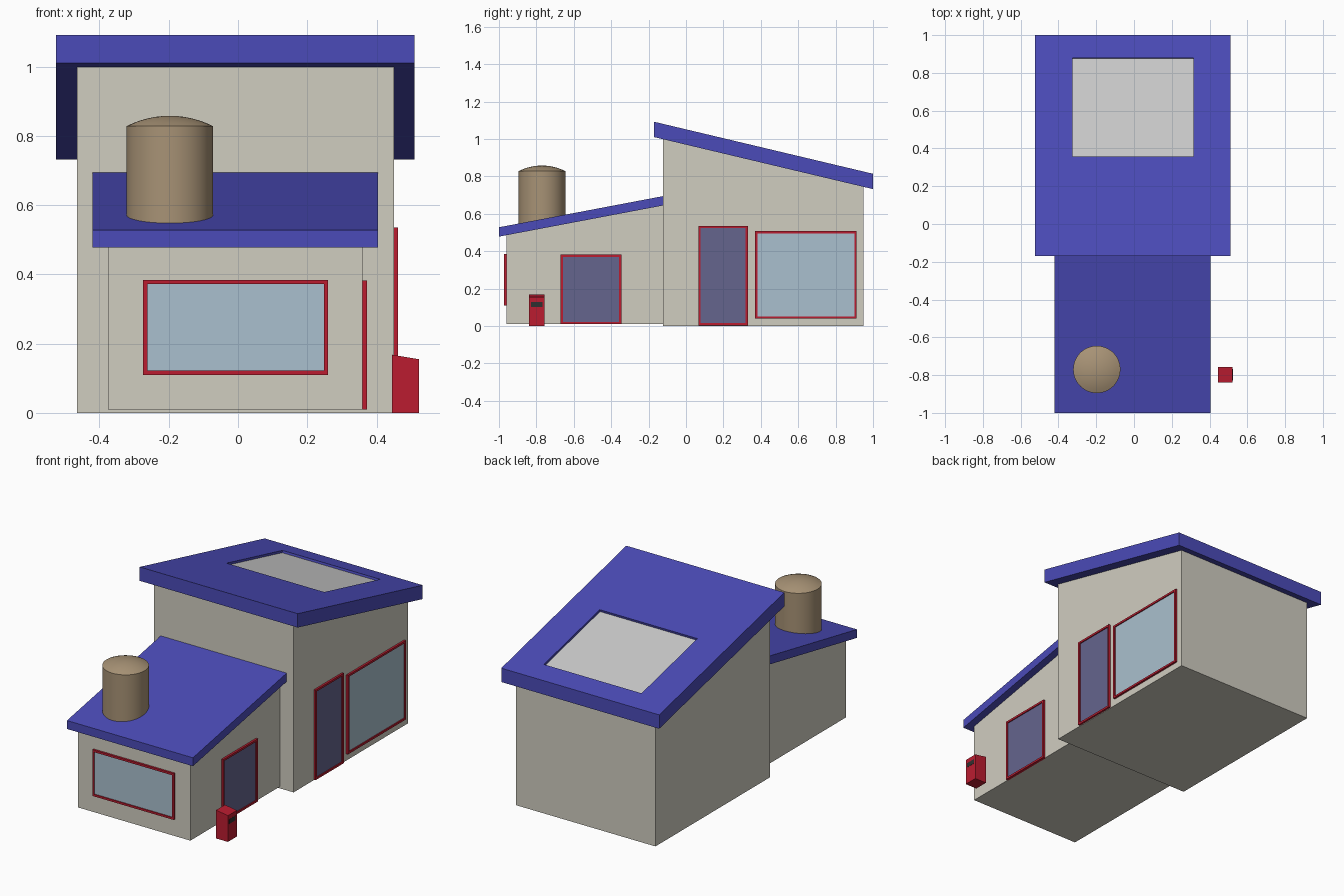
import bpy, bmesh, math

if "Cube" in bpy.data.objects:
    bpy.data.objects.remove(bpy.data.objects["Cube"])


def material(name, r, g, b):
    m = bpy.data.materials.new(name)
    m.diffuse_color = (r, g, b, 1)
    m.use_nodes = True
    m.node_tree.nodes["Principled BSDF"].inputs["Base Color"].default_value = m.diffuse_color
    return m


WALL = material("wall_cream", 0.63, 0.61, 0.53)
ROOF = material("roof_blue", 0.07, 0.07, 0.48)
RED = material("red_paint", 0.50, 0.012, 0.03)
GLASS = material("window_glass", 0.40, 0.53, 0.62)
DOOR = material("door_violet", 0.13, 0.13, 0.27)
TANK = material("tank_tan", 0.39, 0.29, 0.18)
DARK = material("slot_dark", 0.03, 0.03, 0.03)


def finish(bm, name, mat=None):
    bmesh.ops.recalc_face_normals(bm, faces=bm.faces)
    me = bpy.data.meshes.new(name)
    bm.to_mesh(me)
    bm.free()
    ob = bpy.data.objects.new(name, me)
    bpy.context.collection.objects.link(ob)
    if mat:
        me.materials.append(mat)
    return ob


def prism(name, points, offset, mat=None):
    """Extrude a planar outline along an offset vector."""
    bm = bmesh.new()
    face = bm.faces.new([bm.verts.new(p) for p in points])
    ext = bmesh.ops.extrude_face_region(bm, geom=[face], use_keep_orig=True)
    moved = [g for g in ext["geom"] if isinstance(g, bmesh.types.BMVert)]
    bmesh.ops.translate(bm, verts=moved, vec=offset)
    return finish(bm, name, mat)


def side_prism(name, x0, x1, profile, mat=None):
    """Extrude a (y, z) side profile across x."""
    return prism(name, [(x0, y, z) for y, z in profile], (x1 - x0, 0, 0), mat)


def framed_panel(name, side, wall, a0, a1, z0, z1, mat, proud=0.012, w=0.012):
    """Red frame with an inset panel, on the right (x) or front (y) wall."""
    def pos(a, z):
        return (wall - 0.005, a, z) if side == "right" else (a, wall + 0.005, z)

    def out(d):
        return (d + 0.005, 0, 0) if side == "right" else (0, -d - 0.005, 0)

    def ring(i):
        return [pos(a0 + i, z0 + i), pos(a1 - i, z0 + i),
                pos(a1 - i, z1 - i), pos(a0 + i, z1 - i)]

    bm = bmesh.new()
    o = [bm.verts.new(p) for p in ring(0)]
    i = [bm.verts.new(p) for p in ring(w)]
    faces = [bm.faces.new((o[k], o[(k + 1) % 4], i[(k + 1) % 4], i[k])) for k in range(4)]
    ext = bmesh.ops.extrude_face_region(bm, geom=faces, use_keep_orig=True)
    moved = [g for g in ext["geom"] if isinstance(g, bmesh.types.BMVert)]
    bmesh.ops.translate(bm, verts=moved, vec=out(proud))
    finish(bm, name + "_frame", RED)
    prism(name + "_panel", ring(w * 0.8), out(proud * 0.5), mat)


# Main block and front annex walls, tops tucked just inside the roofs
side_prism("main_walls", -0.465, 0.45,
           [(-0.123, 0), (0.95, 0), (0.95, 0.75), (-0.123, 1.005)], WALL)
side_prism("annex_walls", -0.375, 0.36,
           [(-0.96, 0.01), (-0.12, 0.01), (-0.12, 0.65), (-0.96, 0.49)], WALL)

# Sloping roofs with vertical ends
main_roof = side_prism("main_roof", -0.525, 0.51,
                       [(-0.17, 1.01), (1.0, 0.732), (1.0, 0.814), (-0.17, 1.092)], ROOF)
side_prism("annex_roof", -0.42, 0.405,
           [(-1.0, 0.478), (-0.12, 0.645), (-0.12, 0.695), (-1.0, 0.528)], ROOF)


# Recessed skylight in the main roof
def on_roof(y, d):
    """Point d below the main roof surface, measured square to the slope."""
    s = (1.092 - 0.814) / 1.17
    n = math.hypot(1, s)
    return (y - d * s / n, 1.092 - s * (y + 0.17) - d / n)


def roof_slab(name, top, bottom):
    return side_prism(name, -0.325, 0.315,
                      [on_roof(0.357, bottom), on_roof(0.88, bottom),
                       on_roof(0.88, top), on_roof(0.357, top)])


cutter = roof_slab("skylight_cutter", -0.02, 0.015)
cutter.hide_render = True
cutter.hide_viewport = True
cut = main_roof.modifiers.new("skylight_recess", "BOOLEAN")
cut.operation = "DIFFERENCE"
cut.solver = "EXACT"
cut.object = cutter
roof_slab("skylight_panel", 0.013, 0.02)

# Windows and doors
framed_panel("front_window", "front", -0.96, -0.274, 0.26, 0.11, 0.384, GLASS)
framed_panel("annex_door", "right", 0.36, -0.67, -0.345, 0.01, 0.382, DOOR)
framed_panel("main_door", "right", 0.45, 0.066, 0.331, 0.003, 0.536, DOOR)
framed_panel("side_window", "right", 0.45, 0.37, 0.912, 0.04, 0.508, GLASS)

# Water tank with a shallow domed lid
R, H, RIM = 0.125, 0.03, 0.828
sphere = (R * R + H * H) / (2 * H)
half = math.asin(R / sphere)
profile = [(0, 0.53), (R, 0.53), (R, RIM)]
for k in range(5, -1, -1):
    a = half * k / 6
    profile.append((sphere * math.sin(a), RIM + H - sphere * (1 - math.cos(a))))
bm = bmesh.new()
vs = [bm.verts.new((r, 0, z)) for r, z in profile]
es = [bm.edges.new(p) for p in zip(vs, vs[1:])]
bmesh.ops.spin(bm, geom=vs + es, cent=(0, 0, 0), axis=(0, 0, 1),
               angle=math.tau, steps=48)
bmesh.ops.remove_doubles(bm, verts=bm.verts, dist=1e-5)
tank = finish(bm, "water_tank", TANK)
tank.location = (-0.197, -0.77, 0)
bpy.context.view_layer.objects.active = tank
tank.select_set(True)
bpy.ops.object.shade_smooth_by_angle(angle=math.radians(30))

# Post box with sloping top and a dark slot
prism("post_box", [(0.445, -0.84, 0), (0.522, -0.84, 0),
                   (0.522, -0.84, 0.155), (0.445, -0.84, 0.168)], (0, 0.083, 0), RED)
side_prism("post_box_slot", 0.515, 0.523,
           [(-0.828, 0.102), (-0.768, 0.102), (-0.768, 0.129), (-0.828, 0.129)], DARK)
